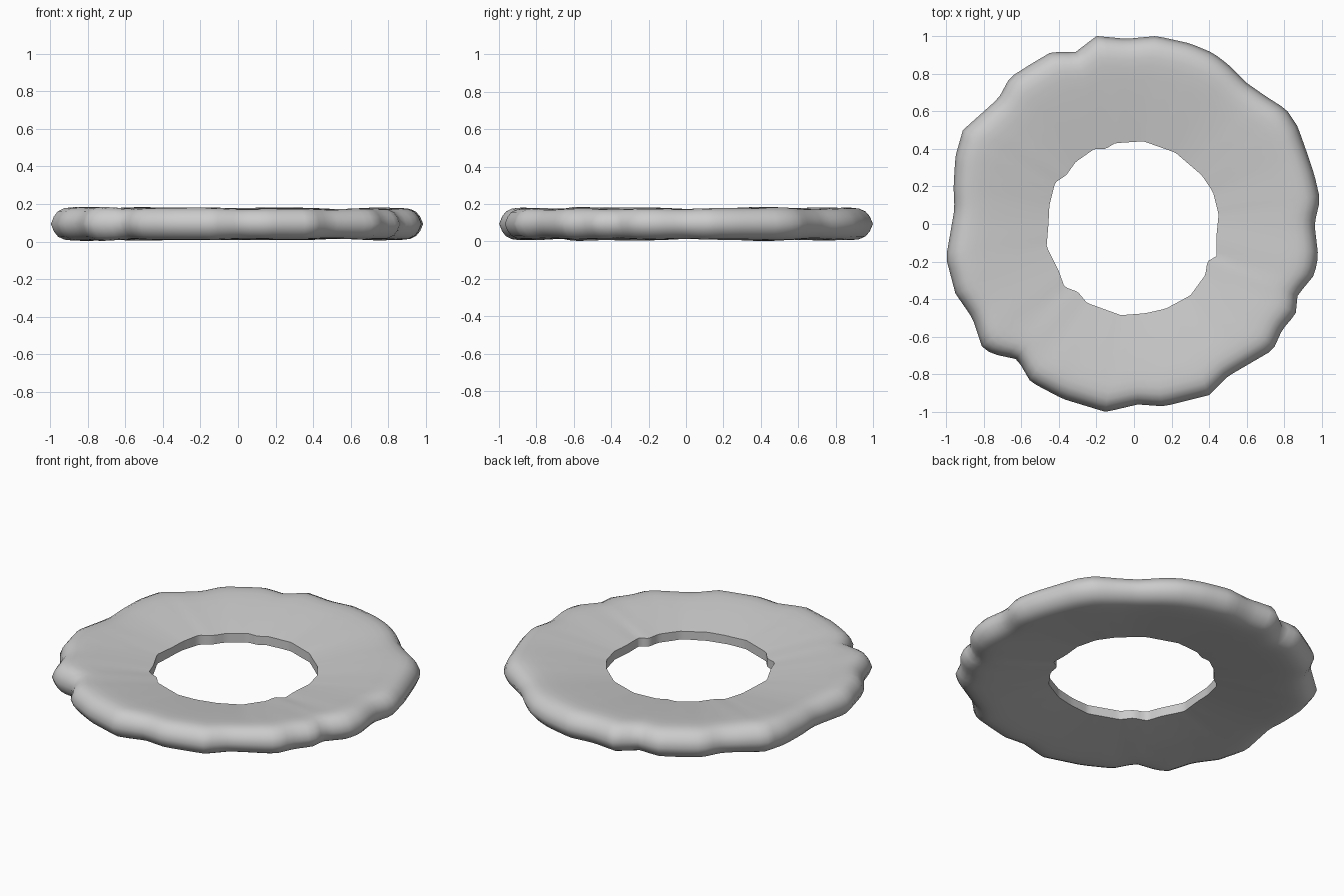
import bpy, bmesh, math
from mathutils import Vector

if "Cube" in bpy.data.objects:
    bpy.data.objects.remove(bpy.data.objects["Cube"])

# Outlines of the ring seen from above
OUTER = [(.96, 0), (.99, .13), (.96, .26), (.92, .38), (.87, .52), (.81, .61), (.7, .68), (.6, .75),
         (.5, .85), (.42, .91), (.3, .96), (.12, 1), (-.04, .985), (-.2, 1), (-.31, .915), (-.44, .915),
         (-.55, .85), (-.66, .78), (-.72, .67), (-.82, .58), (-.91, .5), (-.95, .36), (-.96, .2),
         (-.955, .08), (-1, -.18), (-.95, -.37), (-.86, -.5), (-.81, -.65), (-.76, -.69), (-.62, -.72),
         (-.55, -.84), (-.38, -.93), (-.15, -1), (.02, -.96), (.16, -.97), (.4, -.91), (.5, -.81),
         (.74, -.67), (.79, -.56), (.86, -.48), (.87, -.38), (.96, -.27), (.98, -.17)]
INNER = [(.44, -.05), (.45, .05), (.42, .17), (.36, .26), (.22, .38), (.05, .44), (-.1, .43),
         (-.15, .4), (-.21, .4), (-.31, .33), (-.36, .26), (-.42, .22), (-.45, .1), (-.455, 0),
         (-.465, -.12), (-.4, -.25), (-.37, -.335), (-.3, -.36), (-.25, -.42), (-.07, -.485),
         (.06, -.475), (.17, -.45), (.3, -.38), (.38, -.27), (.39, -.2), (.44, -.17)]
# Upper half of the section: (inner-to-outer fraction, share of half thickness)
HALF = [(0, .32), (.2, .52), (.4, .71), (.6, .89), (.72, .98), (.8, 1), (.87, .95), (.93, .77), (.97, .46)]
SECTION = HALF + [(1, 0)] + [(t, -s) for t, s in reversed(HALF)]
SEGMENTS = 144
MID_Z = .094


def radius_at(outline, a):
    """Radius of a closed outline along the direction a."""
    d = Vector((math.cos(a), math.sin(a)))
    for i, p in enumerate(outline):
        p, q = Vector(outline[i - 1]), Vector(p)
        c1, c2 = p.x * d.y - p.y * d.x, q.x * d.y - q.y * d.x
        if c1 >= 0 >= c2 and (p + q).dot(d) > 0 and c1 != c2:
            return p.lerp(q, c1 / (c1 - c2)).length
    return outline[0][0]


# Lumpy ring swept from the section
bm = bmesh.new()
rings = []
angles = [math.tau * (i + .5) / SEGMENTS for i in range(SEGMENTS)]
outer = [radius_at(OUTER, a) for a in angles]
inner = [radius_at(INNER, a) for a in angles]
for i, a in enumerate(angles):
    r = sum(outer[(i + k) % SEGMENTS] for k in range(-2, 3)) / 5
    h = min(max(.083 + .2 * (r - .985), .07), .093)
    ring = []
    for t, s in SECTION:
        rad = inner[i] + (outer[i] - inner[i]) * t
        ring.append(bm.verts.new((rad * math.cos(a), rad * math.sin(a), MID_Z + h * s)))
    rings.append(ring)
n = len(SECTION)
for i in range(SEGMENTS):
    p, q = rings[i - 1], rings[i]
    for j in range(n):
        k = (j + 1) % n
        bm.faces.new((p[j], p[k], q[k], q[j]))
bmesh.ops.recalc_face_normals(bm, faces=bm.faces)
mesh = bpy.data.meshes.new("wavy_ring")
bm.to_mesh(mesh)
bm.free()
obj = bpy.data.objects.new("wavy_ring", mesh)
bpy.context.collection.objects.link(obj)
bpy.context.view_layer.objects.active = obj
obj.select_set(True)
bpy.ops.object.shade_smooth_by_angle(angle=math.radians(58))
